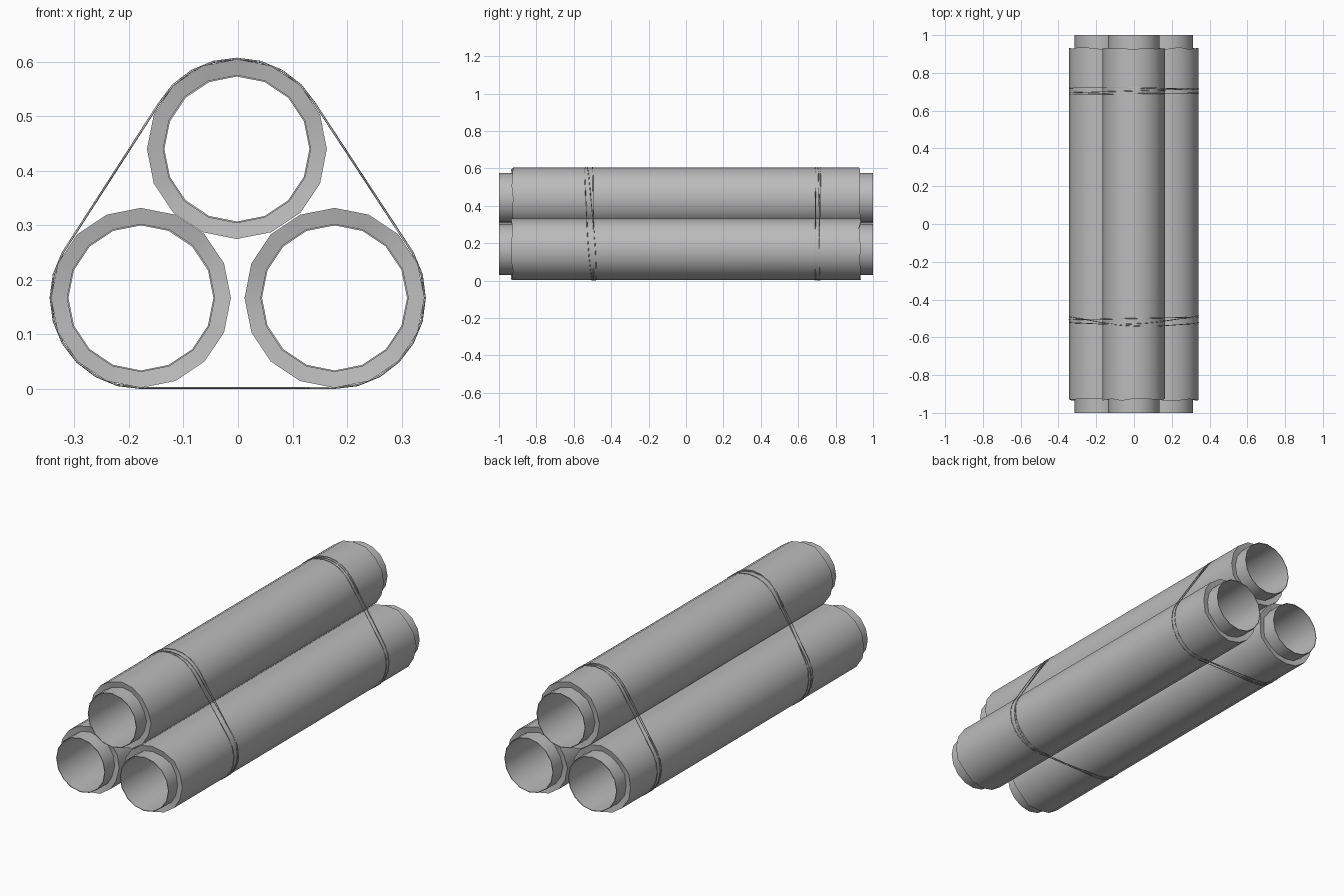
import bpy, bmesh, math, random
from mathutils import Vector

random.seed(4)
if "Cube" in bpy.data.objects:
    bpy.data.objects.remove(bpy.data.objects["Cube"])

SIDES = 16
R_CORE, R_SLEEVE = 0.136, 0.165
TUBES = {"top": (-0.002, 0.44), "left": (0.177, 0.167), "right": (-0.178, 0.167)}


def material(name, rgb):
    m = bpy.data.materials.new(name)
    m.use_nodes = True
    col = (*rgb, 1)
    m.diffuse_color = col
    m.node_tree.nodes["Principled BSDF"].inputs["Base Color"].default_value = col
    return m


grey = material("grey", (0.5, 0.5, 0.5))


def lathe(name, profile, centre, wobble=0.0):
    """Closed (radius, y) profile swept around a lengthwise axis; wobble makes ends ragged."""
    bm = bmesh.new()
    shift = [[random.uniform(-wobble, wobble) for _ in range(SIDES)] for _ in range(2)]
    rings = []
    for r, y in profile:
        ring = []
        for i in range(SIDES):
            a = math.tau * i / SIDES
            ring.append(bm.verts.new((centre[0] + r * math.sin(a), y + shift[y > 0][i],
                                      centre[1] + r * math.cos(a))))
        rings.append(ring)
    for k, ring in enumerate(rings):
        nxt = rings[(k + 1) % len(rings)]
        for i in range(SIDES):
            j = (i + 1) % SIDES
            bm.faces.new((ring[i], ring[j], nxt[j], nxt[i]))
    bmesh.ops.recalc_face_normals(bm, faces=bm.faces)
    mesh = bpy.data.meshes.new(name)
    bm.to_mesh(mesh)
    bm.free()
    obj = bpy.data.objects.new(name, mesh)
    bpy.context.collection.objects.link(obj)
    mesh.materials.append(grey)
    bpy.ops.object.select_all(action="DESELECT")
    obj.select_set(True)
    bpy.context.view_layer.objects.active = obj
    bpy.ops.object.shade_smooth_by_angle(angle=math.radians(40))


# Hollow cores with ragged sleeves wrapped around them
for side, c in TUBES.items():
    lathe(f"{side}_core", [(R_CORE, -1), (R_CORE, 1), (R_CORE - 0.003, 1), (R_CORE - 0.003, -1)], c)
    lathe(f"{side}_sleeve", [(R_SLEEVE, -0.93), (R_SLEEVE, 0.93),
                             (R_CORE - 0.001, 0.924), (R_CORE - 0.001, -0.924)], c, 0.006)


# Binding wires: a taut loop around the whole bundle, slightly slanted
def binding(name, y, slant_x, slant_z):
    points = []
    for side, start in (("top", -60), ("left", 60), ("right", 180)):
        cx, cz = TUBES[side]
        for k in range(9):
            a = math.radians(start + 15 * k)
            x, z = cx + 0.1655 * math.sin(a), cz + 0.1655 * math.cos(a)
            points.append(Vector((x, y + slant_x * x + slant_z * (z - 0.3), max(z, 0.002))))
    curve = bpy.data.curves.new(name, "CURVE")
    curve.dimensions = "3D"
    curve.bevel_depth = 0.002
    curve.bevel_resolution = 0
    spline = curve.splines.new("POLY")
    spline.points.add(len(points) - 1)
    for p, co in zip(spline.points, points):
        p.co = (*co, 1)
    spline.use_cyclic_u = True
    curve.materials.append(grey)
    bpy.context.collection.objects.link(bpy.data.objects.new(name, curve))


WIRES = {"back": [(0.69, 0.01, 0), (0.705, 0.03, 0), (0.718, -0.01, 0.01)],
         "front": [(-0.50, 0.02, 0), (-0.51, 0.05, -0.06), (-0.515, -0.05, -0.08)]}
for place, strands in WIRES.items():
    for n, strand in enumerate(strands):
        binding(f"{place}_wire_{n + 1}", *strand)
